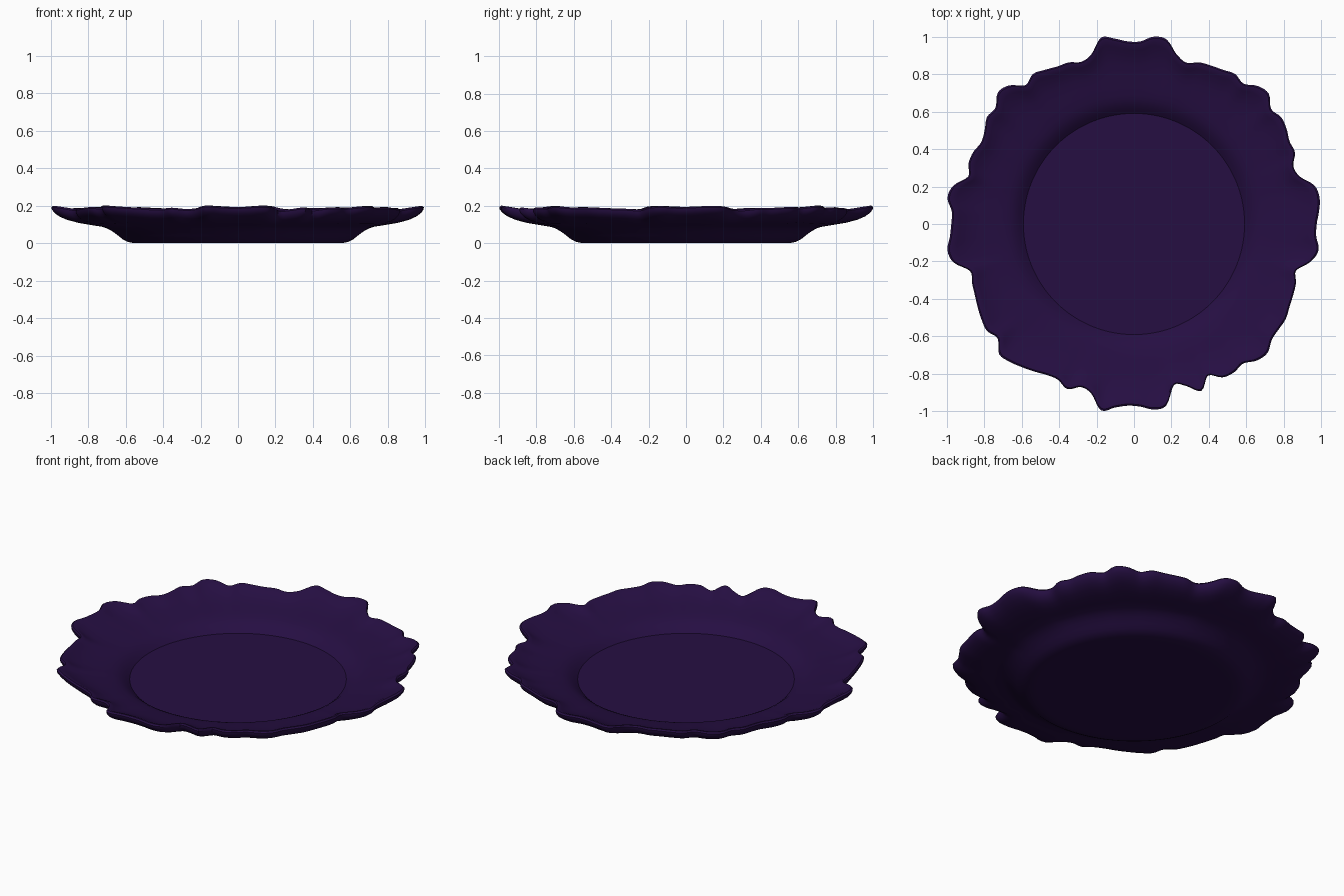
import bpy
import bmesh
from math import cos, sin, tau

cube = bpy.data.objects.get("Cube")
if cube:
    bpy.data.objects.remove(cube, do_unlink=True)

# Irregular scalloped rim: percent radius at even angle steps, anticlockwise from +x
RIM = [97.5, 99, 100, 98.5, 92, 90.5, 94, 94, 96, 97, 95.5, 100, 99, 95, 96.5,
       95, 94, 93, 90.5, 93.5, 100, 100.5, 97.5, 97.5, 99.5, 101, 93.5, 91, 93, 93.5,
       95, 96.5, 94, 99.5, 101, 96.5, 97, 94, 92.5, 94, 94, 92, 98.5, 100.5, 97.5,
       97.5, 98.5, 100.5, 98.5, 91, 92, 93, 94.5, 96, 97, 95, 100, 99, 97, 95,
       93, 92.5, 95, 91.5, 93.5, 101, 98.5, 97, 97.5, 99.5, 98.5, 88.5, 91, 96, 90,
       94.5, 95.5, 94.5, 98, 99, 96, 95.5, 95.5, 94, 93, 92, 90, 96.5, 99.5, 97.5]

# Cross-section (radius, height): top face from the centre, over the rim, back underneath
PROFILE = [(.3, .06), (.57, .06), (.59, .06), (.61, .078), (.635, .096), (.66, .108),
           (.69, .117), (.74, .127), (.8, .138), (.86, .15), (.91, .165), (.95, .182),
           (.975, .193), (.99, .195), (1, .188), (.998, .175), (.985, .158), (.96, .14),
           (.92, .123), (.86, .108), (.79, .097), (.73, .088), (.7, .079), (.67, .063),
           (.64, .041), (.615, .021), (.59, .008), (.56, .001), (.53, 0), (.3, 0)]
STEPS = 4
SEGMENTS = len(RIM) * STEPS
WELL = .66


def rim_radius(i):
    """Smooth curve through the rim radii."""
    k, f = i // STEPS, (i % STEPS) / STEPS
    a, b, c, d = (RIM[(k + n) % len(RIM)] / 100 for n in (-1, 0, 1, 2))
    return b + f * (c - a + f * (2*a - 5*b + 4*c - d + f * (3*(b - c) + d - a))) / 2


def make_plate():
    bm = bmesh.new()
    rings = []
    for r, z in PROFILE:
        # The waviness grows from the round well towards the rim
        t = max(0, (r - WELL) / (1 - WELL))
        ring = []
        for i in range(SEGMENTS):
            wave = rim_radius(i) - 1
            angle = tau * i / SEGMENTS
            radius = r + wave * t ** 1.3
            lift = (wave + .02) * .2 * t ** 2
            ring.append(bm.verts.new((radius * cos(angle), radius * sin(angle), z + lift)))
        rings.append(ring)
    for upper, lower in zip(rings, rings[1:]):
        for i in range(SEGMENTS):
            j = (i + 1) % SEGMENTS
            bm.faces.new((upper[i], lower[i], lower[j], upper[j]))
    # Flat middle of the well and of the foot
    bm.faces.new(rings[0])
    bm.faces.new(rings[-1][::-1])
    bmesh.ops.recalc_face_normals(bm, faces=bm.faces)
    mesh = bpy.data.meshes.new("scalloped_plate")
    bm.to_mesh(mesh)
    bm.free()
    plate = bpy.data.objects.new("scalloped_plate", mesh)
    bpy.context.collection.objects.link(plate)
    return plate


# Dark purple glaze
purple = bpy.data.materials.new("dark_purple")
purple.use_nodes = True
colour = (.019, .0045, .055, 1)
purple.diffuse_color = colour
purple.node_tree.nodes["Principled BSDF"].inputs["Base Color"].default_value = colour

plate = make_plate()
plate.data.materials.append(purple)
bpy.ops.object.select_all(action="DESELECT")
plate.select_set(True)
bpy.context.view_layer.objects.active = plate
bpy.ops.object.shade_smooth_by_angle(angle=.55)
